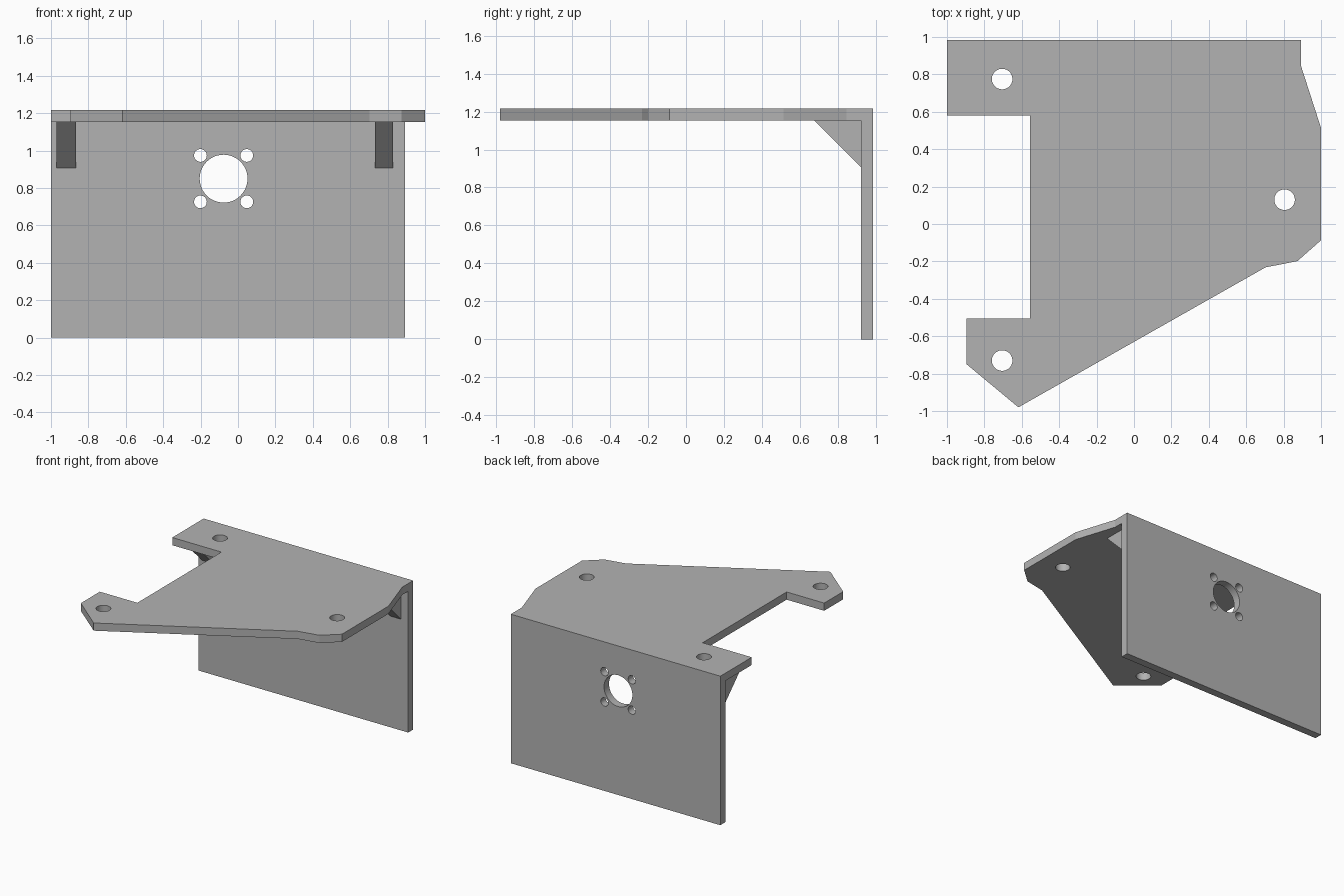
import bpy
import bmesh
from mathutils import Matrix, Vector

if "Cube" in bpy.data.objects:
    bpy.data.objects.remove(bpy.data.objects["Cube"], do_unlink=True)

TOP, UNDER = 1.217, 1.154          # top plate heights
BACK, FRONT = 0.985, 0.921         # upright wall depths

grey = bpy.data.materials.new("plain grey")
grey.use_nodes = True
grey.diffuse_color = (0.45, 0.45, 0.45, 1)
grey.node_tree.nodes["Principled BSDF"].inputs["Base Color"].default_value = grey.diffuse_color


def new_object(name, bm):
    bmesh.ops.recalc_face_normals(bm, faces=bm.faces)
    mesh = bpy.data.meshes.new(name)
    bm.to_mesh(mesh)
    bm.free()
    mesh.materials.append(grey)
    obj = bpy.data.objects.new(name, mesh)
    bpy.context.collection.objects.link(obj)
    return obj


def prism(name, outline, direction):
    """Extrude a flat outline of 3D points along a direction."""
    bm = bmesh.new()
    face = bm.faces.new([bm.verts.new(p) for p in outline])
    ext = bmesh.ops.extrude_face_region(bm, geom=[face])
    moved = [v for v in ext["geom"] if isinstance(v, bmesh.types.BMVert)]
    bmesh.ops.translate(bm, verts=moved, vec=direction)
    return new_object(name, bm)


def drill(obj, holes, axis):
    """Cut round holes (centre, radius) through a part along an axis."""
    turn = Vector((0, 0, 1)).rotation_difference(Vector(axis)).to_matrix().to_4x4()
    bm = bmesh.new()
    for centre, radius in holes:
        bmesh.ops.create_cone(bm, cap_ends=True, segments=48, radius1=radius,
                              radius2=radius, depth=0.3,
                              matrix=Matrix.Translation(centre) @ turn)
    cutter = new_object("hole_cutter", bm)
    cutter.hide_render = True
    mod = obj.modifiers.new("holes", 'BOOLEAN')
    mod.operation = 'DIFFERENCE'
    mod.solver = 'EXACT'
    mod.object = cutter
    bpy.context.view_layer.objects.active = obj
    bpy.ops.object.modifier_apply(modifier=mod.name)
    bpy.data.objects.remove(cutter, do_unlink=True)


def smooth(obj):
    bpy.ops.object.select_all(action='DESELECT')
    obj.select_set(True)
    bpy.context.view_layer.objects.active = obj
    bpy.ops.object.shade_smooth_by_angle(angle=0.5)
    # Keep the flat outer walls flat; only hole walls are narrow enough to blend
    for poly in obj.data.polygons:
        if poly.area > 0.01:
            poly.use_smooth = False


# Top plate with mounting tabs
outline = [(-1, BACK), (0.893, BACK), (0.893, 0.845), (1, 0.513), (1, -0.087),
           (0.874, -0.198), (0.703, -0.232), (-0.618, -BACK + 0.005),
           (-0.895, -0.75), (-0.895, -0.505), (-0.556, -0.505),
           (-0.556, 0.58), (-1, 0.58)]
top_plate = prism("top_plate", [(x, y, UNDER) for x, y in outline], (0, 0, TOP - UNDER))
drill(top_plate, [((x, y, TOP), 0.055) for x, y in
                  ((-0.705, 0.775), (0.805, 0.13), (-0.705, -0.73))], (0, 0, 1))
smooth(top_plate)

# Upright back wall with a large bore and four bolt holes
wall_outline = [(-1, FRONT, 0), (0.893, FRONT, 0), (0.893, FRONT, UNDER), (-1, FRONT, UNDER)]
back_wall = prism("back_wall", wall_outline, (0, BACK - FRONT, 0))
cx, cz, step = -0.077, 0.85, 0.124
bolts = [((cx + i * step, BACK, cz + j * step), 0.034) for i in (-1, 1) for j in (-1, 1)]
drill(back_wall, [((cx, BACK, cz), 0.128)] + bolts, (0, 1, 0))
smooth(back_wall)

# Triangular corner gussets
for name, x, width in (("right_gusset", -0.97, 0.105), ("left_gusset", 0.732, 0.098)):
    prism(name, [(x, FRONT, UNDER), (x, 0.675, UNDER), (x, FRONT, 0.908)], (width, 0, 0))
